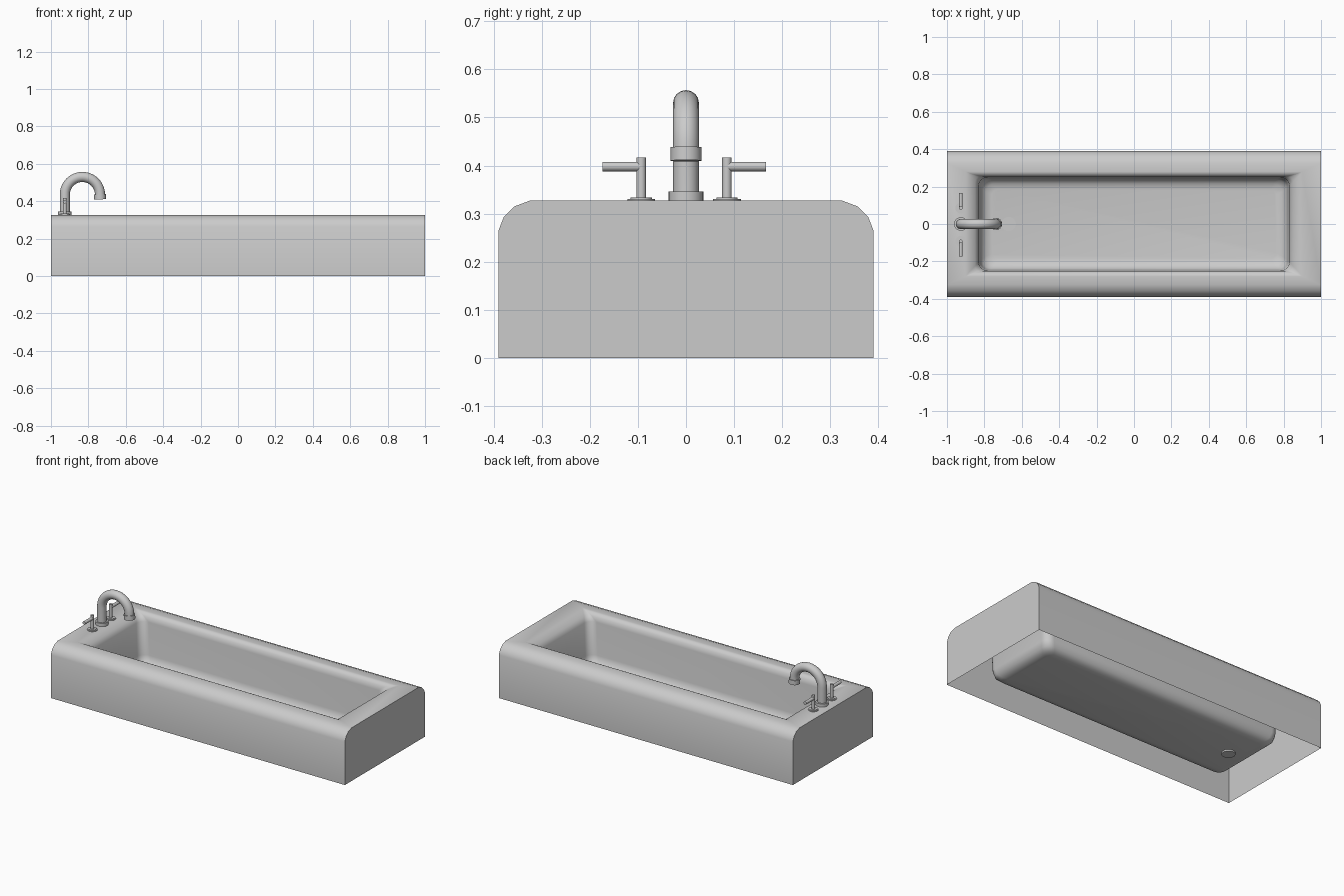
import bpy, bmesh, math

if "Cube" in bpy.data.objects:
    bpy.data.objects.remove(bpy.data.objects["Cube"])

RIM = 0.327      # height of the deck
TAP_X = -0.926   # line of the taps on the deck


def smooth(obj, angle=40):
    bpy.ops.object.select_all(action='DESELECT')
    obj.select_set(True)
    bpy.context.view_layer.objects.active = obj
    bpy.ops.object.shade_smooth_by_angle(angle=math.radians(angle))


def rounded_ring(bm, hx, hy, r, z, seg=6):
    """Rounded rectangle of verts; r = 0 gives sharp corners."""
    verts = []
    for k, (sx, sy) in enumerate([(1, 1), (-1, 1), (-1, -1), (1, -1)]):
        for i in range(seg + 1):
            a = math.pi / 2 * (k + i / seg)
            verts.append(bm.verts.new((sx * (hx - r) + r * math.cos(a),
                                       sy * (hy - r) + r * math.sin(a), z)))
    return verts


def cylinder(name, r, start, end, sides=32):
    """Cylinder between two points along z or y."""
    mid = [(a + b) / 2 for a, b in zip(start, end)]
    along_y = abs(end[1] - start[1]) > 1e-6
    bpy.ops.mesh.primitive_cylinder_add(
        vertices=sides, radius=r, depth=math.dist(start, end), location=mid,
        rotation=(math.pi / 2 if along_y else 0, 0, 0))
    obj = bpy.context.object
    obj.name = name
    smooth(obj)
    return obj


# Tub: one open-bottomed skin, up the outside, over the lip and down the basin
# (half length, half width, corner radius, height)
rings = [
    (1, 0.39, 0, 0), (1, 0.39, 0, 0.265), (1, 0.379, 0, 0.293),
    (1, 0.357, 0, 0.315), (1, 0.325, 0, RIM),
    (0.90, 0.28, 0, RIM), (0.882, 0.268, 0.01, 0.323),
    (0.85, 0.255, 0.03, 0.308), (0.832, 0.25, 0.05, 0.28),
    (0.822, 0.246, 0.05, 0.08), (0.812, 0.238, 0.05, 0.046),
    (0.79, 0.215, 0.045, 0.026), (0.76, 0.185, 0.03, 0.02),
]
bm = bmesh.new()
loops = [rounded_ring(bm, *ring) for ring in rings]
for low, high in zip(loops, loops[1:]):
    for i in range(len(low)):
        j = (i + 1) % len(low)
        bm.faces.new((low[i], low[j], high[j], high[i]))
bm.faces.new(loops[-1])
bmesh.ops.remove_doubles(bm, verts=bm.verts, dist=1e-5)
mesh = bpy.data.meshes.new("tub")
bm.to_mesh(mesh)
bm.free()
tub = bpy.data.objects.new("tub", mesh)
bpy.context.collection.objects.link(tub)
smooth(tub)

# Drain in the basin floor
cylinder("drain", 0.038, (-0.67, 0, 0.01), (-0.67, 0, 0.024))

# Spout: upright pipe bending over in a half circle
R, bend_x, bend_z = 0.094, TAP_X + 0.094, 0.436
path = [(TAP_X, 0, RIM)]
path += [(bend_x - R * math.cos(a), 0, bend_z + R * math.sin(a))
         for a in (math.pi * i / 20 for i in range(21))]
curve = bpy.data.curves.new("spout", 'CURVE')
curve.dimensions = '3D'
curve.bevel_depth = 0.027
curve.bevel_resolution = 6
curve.use_fill_caps = True
spline = curve.splines.new('POLY')
spline.points.add(len(path) - 1)
for point, co in zip(spline.points, path):
    point.co = (*co, 1)
spout = bpy.data.objects.new("spout", curve)
bpy.context.collection.objects.link(spout)
bpy.ops.object.select_all(action='DESELECT')
spout.select_set(True)
bpy.context.view_layer.objects.active = spout
bpy.ops.object.convert(target='MESH')
smooth(bpy.context.object)

# Spout base and tip collar
cylinder("spout_base", 0.036, (TAP_X, 0, RIM - 0.002), (TAP_X, 0, 0.346))
tip = cylinder("spout_tip", 0.032, (bend_x + R, 0, 0.41), (bend_x + R, 0, 0.438))
tip.rotation_euler.y = math.radians(-3)

# Pair of lever handles
for side, s in (("left", -1), ("right", 1)):
    y = -0.004 + s * 0.089
    cylinder(side + "_handle_plate", 0.029, (TAP_X, y, RIM - 0.002), (TAP_X, y, 0.331))
    cylinder(side + "_handle_step", 0.022, (TAP_X, y, 0.33), (TAP_X, y, 0.334))
    cylinder(side + "_handle_post", 0.0098, (TAP_X, y, 0.33), (TAP_X, y, 0.417), 20)
    cylinder(side + "_handle_lever", 0.0098, (TAP_X, y, 0.398),
             (TAP_X, y + s * 0.081, 0.398), 20)
